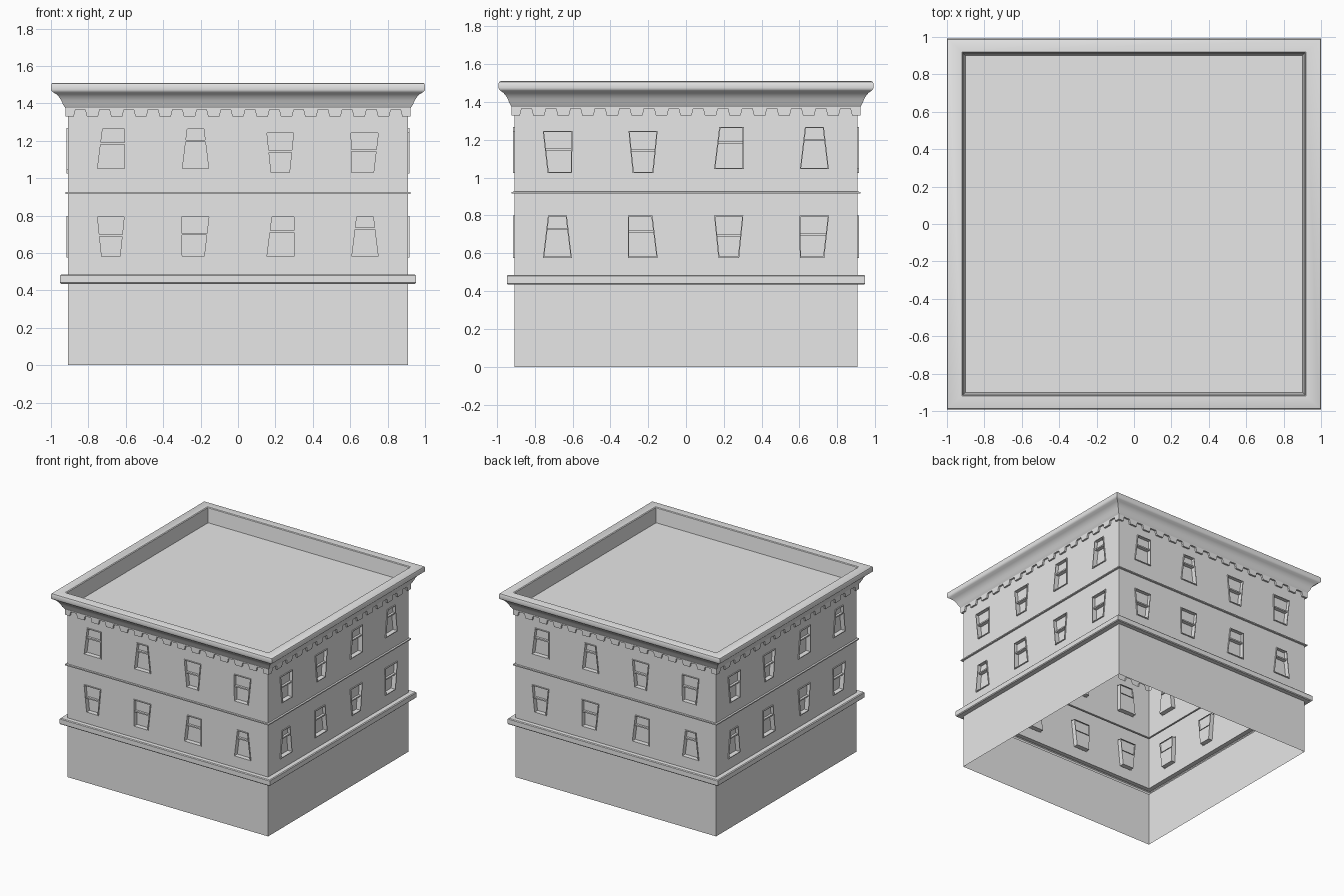
import bpy, bmesh, math
from mathutils import Vector, Matrix

if "Cube" in bpy.data.objects:
    bpy.data.objects.remove(bpy.data.objects["Cube"])

stone = bpy.data.materials.new("pale_grey_stone")
stone.use_nodes = True
stone.diffuse_color = (0.8, 0.8, 0.8, 1)
stone.node_tree.nodes["Principled BSDF"].inputs["Base Color"].default_value = (0.8, 0.8, 0.8, 1)

WALL, FRIEZE = 0.908, 0.922        # distance of wall and frieze planes from the centre
TOOTH_LOW, TOOTH_HIGH, FRIEZE_TOP = 1.33, 1.366, 1.374


def finish(name, bm, turn=0.0, smooth=False):
    bm.transform(Matrix.Rotation(turn, 4, 'Z'))
    mesh = bpy.data.meshes.new(name)
    bm.to_mesh(mesh)
    bm.free()
    mesh.materials.append(stone)
    ob = bpy.data.objects.new(name, mesh)
    bpy.context.collection.objects.link(ob)
    if smooth:
        bpy.ops.object.select_all(action='DESELECT')
        ob.select_set(True)
        bpy.context.view_layer.objects.active = ob
        bpy.ops.object.shade_smooth_by_angle(angle=math.radians(35))
    return ob


def square_sweep(name, profile, cap=False, smooth=False):
    """Sweep a (distance, height) profile around the square plan."""
    bm = bmesh.new()
    rings = []
    for d, z in profile:
        dy = d - 0.12 * max(0, d - FRIEZE)
        rings.append([bm.verts.new((sx * d, sy * dy, z))
                      for sx, sy in ((-1, -1), (1, -1), (1, 1), (-1, 1))])
    for low, high in zip(rings, rings[1:]):
        for i in range(4):
            j = (i + 1) % 4
            bm.faces.new((low[i], low[j], high[j], high[i]))
    if cap:
        bm.faces.new(rings[-1])
    finish(name, bm, smooth=smooth)


def at(u, z, out):
    """A point on the front side, u along it and out away from the centre."""
    return Vector((u, -out, z))


def loop(bm, pts, out):
    return [bm.verts.new(at(u, z, out)) for u, z in pts]


def bridge(bm, a, b, closed=True):
    n = len(a)
    for i in range(n if closed else n - 1):
        j = (i + 1) % n
        bm.faces.new((a[i], a[j], b[j], b[i]))


def teeth_line(end):
    """Toothed lower edge of the frieze, from left to right."""
    pitch = WALL / 7
    pts = [(-end, TOOTH_LOW)]
    for k in range(-7, 8):
        for du, z in ((-0.039, TOOTH_HIGH), (-0.03, TOOTH_LOW), (0.03, TOOTH_LOW), (0.039, TOOTH_HIGH)):
            if abs(k * pitch + du) < WALL:
                pts.append((k * pitch + du, z))
    return pts + [(end, TOOTH_LOW)]


# Crooked window shapes: bottom left, bottom right, top right, top left, rail height
SHAPES = {
    'lean': (-0.077, 0.08, 0.08, -0.05, 0.63),
    'taper': (-0.076, 0.076, 0.05, -0.05, 0.70),
    'flare': (-0.055, 0.055, 0.077, -0.077, 0.53),
    'half_flare': (-0.077, 0.052, 0.077, -0.08, 0.56),
}


def window_quad(shape, mirrored, u, low):
    bl, br, tr, tl, rail = SHAPES[shape]
    if mirrored:
        bl, br, tr, tl = -br, -bl, -tl, -tr
    top = low + 0.223
    return [(u + bl, low), (u + br, low), (u + tr, top), (u + tl, top)], rail


def shrink(quad, amount):
    cu = sum(p[0] for p in quad) / 4
    cz = sum(p[1] for p in quad) / 4
    return [(u + math.copysign(amount, cu - u), z + math.copysign(amount, cz - z)) for u, z in quad]


def across(quad, t):
    """Left and right points of a window at fraction t of its height."""
    bl, br, tr, tl = [Vector(p) for p in quad]
    return tuple(bl.lerp(tl, t)), tuple(br.lerp(tr, t))


def build_window(name, quad, rail, turn):
    bm = bmesh.new()
    inner = shrink(quad, 0.006)
    # raised rim and deep reveal
    rings = [loop(bm, quad, WALL), loop(bm, quad, WALL + 0.008),
             loop(bm, inner, WALL + 0.008), loop(bm, inner, WALL - 0.03)]
    for a, b in zip(rings, rings[1:]):
        bridge(bm, a, b)
    # glass panes, the upper one further forward
    l, r = across(inner, rail)
    bm.faces.new(loop(bm, [inner[0], inner[1], r, l], WALL - 0.03))
    bm.faces.new(loop(bm, [l, r, inner[2], inner[3]], WALL - 0.018))
    # meeting rail
    (l0, r0), (l1, r1) = across(inner, rail - 0.025), across(inner, rail + 0.025)
    bar = [l0, r0, r1, l1]
    front = loop(bm, bar, WALL)
    bridge(bm, loop(bm, bar, WALL - 0.03), front)
    bm.faces.new(front)
    finish(name, bm, turn)


def build_wall(name, outline, holes, turn):
    bm = bmesh.new()
    for pts in [outline] + holes:
        vs = loop(bm, pts, WALL)
        for i, v in enumerate(vs):
            bm.edges.new((v, vs[(i + 1) % len(vs)]))
    bmesh.ops.triangle_fill(bm, edges=bm.edges[:], use_beauty=True, normal=(0, -1, 0))
    bm.normal_update()
    bmesh.ops.reverse_faces(bm, faces=[f for f in bm.faces if f.normal.y > 0])
    finish(name, bm, turn)


def build_frieze(name, turn):
    bm = bmesh.new()
    pts = teeth_line(FRIEZE)
    edge = loop(bm, pts, FRIEZE)
    top = loop(bm, [(FRIEZE, FRIEZE_TOP), (-FRIEZE, FRIEZE_TOP)], FRIEZE)
    bm.faces.new(edge + top)
    back = loop(bm, [(max(-WALL, min(WALL, u)), z) for u, z in pts], WALL)
    bridge(bm, back, edge, closed=False)
    finish(name, bm, turn)


# Ground floor with ledge, string course, cornice with roof
square_sweep("ground_floor_and_ledge",
             [(WALL, 0), (WALL, 0.435), (0.945, 0.435), (0.951, 0.441),
              (0.951, 0.479), (0.945, 0.485), (WALL, 0.485)])
square_sweep("string_course", [(WALL, 0.915), (0.922, 0.916), (0.922, 0.925), (WALL, 0.926)])
square_sweep("cornice_and_roof",
             [(FRIEZE, FRIEZE_TOP), (0.936, 1.395), (0.945, 1.416), (0.957, 1.434), (0.973, 1.45),
              (0.99, 1.46), (0.998, 1.467), (1.0, 1.475), (1.0, 1.498), (0.996, 1.507),
              (0.988, 1.51), (0.92, 1.51), (0.914, 1.505), (0.902, 1.39)], cap=True, smooth=True)

# Window rows (lower, upper) for the front and side; opposite sides match
FRONT = (('flare', 'half_flare', 'lean', 'taper'), ('lean', 'taper', 'flare', 'half_flare'))
SIDE = (('taper', 'lean*', 'flare', 'half_flare'), ('half_flare*', 'flare', 'lean', 'taper'))

for index, side in enumerate(("front", "left", "back", "right")):
    turn = index * math.pi / 2
    rows = SIDE if index % 2 else FRONT
    for floor, row in enumerate(rows):
        holes = []
        for col, kind in enumerate(row):
            shape = kind.rstrip('*')
            low = 0.576
            if floor:
                low = 1.046 if shape in ('lean', 'taper') else 1.025
            quad, rail = window_quad(shape, kind.endswith('*'), -0.68 + col * 0.453, low)
            holes.append(quad)
            build_window(f"{side}_window_{floor + 1}_{col + 1}", quad, rail, turn)
        if floor:
            outline = [(WALL, 0.926), (-WALL, 0.926)] + teeth_line(WALL)
        else:
            outline = [(-WALL, 0.485), (WALL, 0.485), (WALL, 0.915), (-WALL, 0.915)]
        build_wall(f"{side}_wall_{floor + 1}", outline, holes, turn)
    build_frieze(f"{side}_toothed_frieze", turn)
